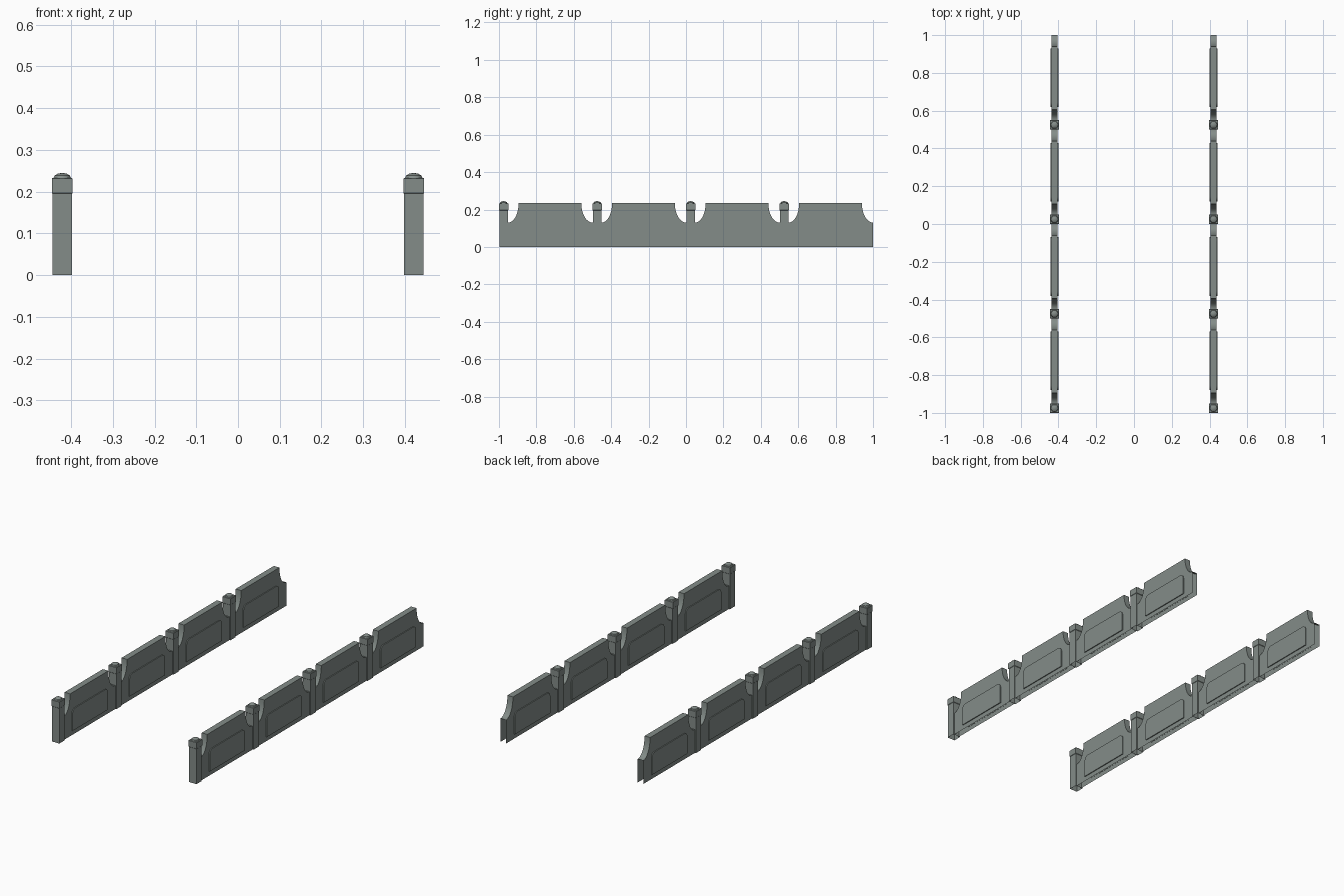
import bpy
import bmesh
from math import sin, cos, pi, radians

ROW_X = 0.421
PITCH = 0.5
POST = 0.025      # half width of a post cap
WALL = 0.017      # half thickness of the wall

old = bpy.data.objects.get("Cube")
if old:
    bpy.data.objects.remove(old, do_unlink=True)

stone = bpy.data.materials.new("grey_stone")
stone.use_nodes = True
colour = (0.23, 0.265, 0.25, 1)
stone.diffuse_color = colour
bsdf = stone.node_tree.nodes["Principled BSDF"]
bsdf.inputs["Base Color"].default_value = colour
bsdf.inputs["Roughness"].default_value = 0.9


def finish(name, bm):
    bmesh.ops.recalc_face_normals(bm, faces=bm.faces[:])
    mesh = bpy.data.meshes.new(name)
    bm.to_mesh(mesh)
    bm.free()
    mesh.materials.append(stone)
    obj = bpy.data.objects.new(name, mesh)
    bpy.context.collection.objects.link(obj)
    bpy.ops.object.select_all(action='DESELECT')
    obj.select_set(True)
    bpy.context.view_layer.objects.active = obj
    bpy.ops.object.shade_smooth_by_angle(angle=radians(30))
    return obj


def extrude_profile(bm, points, x0, x1, open_sides=()):
    """Extrude a (y, z) outline along x, leaving the listed rim sides open."""
    a = [bm.verts.new((x0, y, z)) for y, z in points]
    b = [bm.verts.new((x1, y, z)) for y, z in points]
    bm.faces.new(a)
    bm.faces.new(b[::-1])
    n = len(points)
    for i in range(n):
        j = (i + 1) % n
        if i not in open_sides:
            bm.faces.new((a[i], b[i], b[j], a[j]))


def arc(cy, cz, ry, rz, start, end, steps=8):
    return [(cy + ry * cos(start + (end - start) * i / steps),
             cz + rz * sin(start + (end - start) * i / steps))
            for i in range(steps + 1)]


def box_rings(bm, cx, cy, rings):
    """Stack square rings of (half width, height), open underneath."""
    loops = []
    for h, z in rings:
        loops.append([bm.verts.new((cx + sx * h, cy + sy * h, z))
                      for sx, sy in ((-1, -1), (1, -1), (1, 1), (-1, 1))])
    for low, high in zip(loops, loops[1:]):
        for i in range(4):
            j = (i + 1) % 4
            bm.faces.new((low[i], low[j], high[j], high[i]))
    bm.faces.new(loops[-1])


def make_post(name, x, y):
    bm = bmesh.new()
    box_rings(bm, x, y, [(0.023, 0), (0.023, 0.195), (POST, 0.197),
                         (POST, 0.231), (0.023, 0.233)])
    # Shallow round dome on the cap
    rings = []
    for t in (0, pi / 6, pi / 3):
        r, z = 0.021 * cos(t), 0.232 + 0.013 * sin(t)
        rings.append([bm.verts.new((x + r * cos(k * pi / 6), y + r * sin(k * pi / 6), z))
                      for k in range(12)])
    for low, high in zip(rings, rings[1:]):
        for k in range(12):
            m = (k + 1) % 12
            bm.faces.new((low[k], low[m], high[m], high[k]))
    tip = bm.verts.new((x, y, 0.245))
    for k in range(12):
        bm.faces.new((rings[-1][k], rings[-1][(k + 1) % 12], tip))
    return finish(name, bm)


def make_wall(name, x, y0):
    # Hollow slab with scooped upper corners, open at the base and ends
    bm = bmesh.new()
    end = min(y0 + PITCH + 0.01, 1.0)
    left = arc(y0 + 0.05, 0.235, 0.055, 0.105, -pi / 2, 0)
    right = arc(y0 + PITCH, 0.235, 0.06, 0.105, -pi, -pi / 2)
    outline = [(y0 + 0.04, 0), (y0 + 0.04, 0.13)] + left + right
    if end > y0 + PITCH + 0.001:
        outline.append((end, 0.13))
    outline.append((end, 0))
    n = len(outline)
    extrude_profile(bm, outline, x - WALL, x + WALL, (0, n - 2, n - 1))
    return finish(name, bm)


def make_panel(name, x, side, y0):
    # Slightly raised plate with rounded upper corners
    bm = bmesh.new()
    r, top = 0.025, 0.145
    a, b = y0 + 0.12, y0 + 0.43
    outline = [(b, 0.025)]
    outline += arc(b - r, top - r, r, r, 0, pi / 2, 5)
    outline += arc(a + r, top - r, r, r, pi / 2, pi, 5)
    outline.append((a, 0.025))
    extrude_profile(bm, outline, x + side * (WALL - 0.001), x + side * (WALL + 0.005))
    return finish(name, bm)


for row, x in (("left", ROW_X), ("right", -ROW_X)):
    for i in range(4):
        y0 = -1 + i * PITCH
        make_post(f"{row}_post_{i + 1}", x, y0 + POST)
        make_wall(f"{row}_wall_{i + 1}", x, y0)
        for face, side in (("outer", 1), ("inner", -1)):
            s = side if x > 0 else -side
            make_panel(f"{row}_{face}_panel_{i + 1}", x, s, y0)
